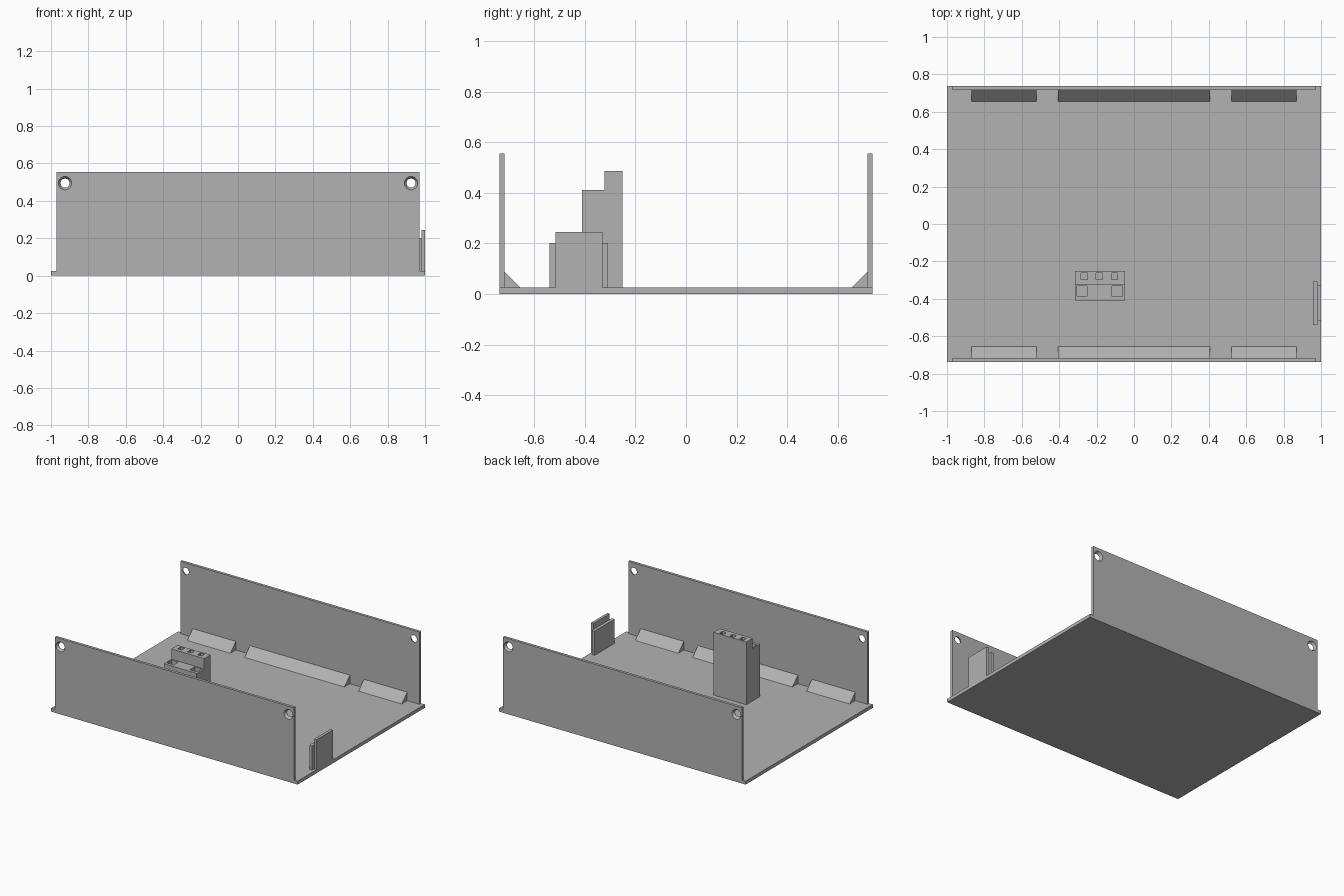
import bpy
import bmesh
from mathutils import Matrix, Vector

if "Cube" in bpy.data.objects:
    bpy.data.objects.remove(bpy.data.objects["Cube"])

grey = bpy.data.materials.new("plain grey")
grey.use_nodes = True
grey.diffuse_color = (0.45, 0.45, 0.45, 1)
grey.node_tree.nodes["Principled BSDF"].inputs["Base Color"].default_value = grey.diffuse_color

HALF_Y = 0.737
FLOOR = 0.025
WALL = 0.02


def finish(name, bm):
    bmesh.ops.recalc_face_normals(bm, faces=bm.faces)
    mesh = bpy.data.meshes.new(name)
    bm.to_mesh(mesh)
    bm.free()
    mesh.materials.append(grey)
    obj = bpy.data.objects.new(name, mesh)
    bpy.context.collection.objects.link(obj)
    return obj


def add_box(bm, x, y, z):
    size = Vector((x[1] - x[0], y[1] - y[0], z[1] - z[0]))
    centre = Vector((sum(x), sum(y), sum(z))) / 2
    bmesh.ops.create_cube(bm, size=1, matrix=Matrix.Translation(centre) @ Matrix.Diagonal(size).to_4x4())


def box(name, x, y, z):
    bm = bmesh.new()
    add_box(bm, x, y, z)
    return finish(name, bm)


def prism(name, profile, x):
    """Extrude a (y, z) outline along x."""
    bm = bmesh.new()
    face = bm.faces.new([bm.verts.new((x[0], y, z)) for y, z in profile])
    new = bmesh.ops.extrude_face_region(bm, geom=[face])["geom"]
    bmesh.ops.translate(bm, vec=(x[1] - x[0], 0, 0),
                        verts=[v for v in new if isinstance(v, bmesh.types.BMVert)])
    # close the starting end if the extrusion removed it
    bmesh.ops.holes_fill(bm, edges=bm.edges)
    return finish(name, bm)


def cut(obj, cutter):
    cutter.hide_render = True
    cutter.hide_viewport = True
    mod = obj.modifiers.new("cut", "BOOLEAN")
    mod.operation = "DIFFERENCE"
    mod.solver = "EXACT"
    mod.object = cutter


# Floor plate
box("floor_plate", (-1, 1), (-HALF_Y, HALF_Y), (0, FLOOR))

# Two walls with countersunk corner holes and sloped ribs at the foot
for side, label in ((-1, "front"), (1, "back")):
    inner, outer = side * (HALF_Y - WALL), side * HALF_Y
    wall = box(label + "_wall", (-0.97, 0.97), sorted((inner, outer)), (FLOOR, 0.555))
    bm = bmesh.new()
    for x in (-0.925, 0.925):
        place = Matrix.Translation((x, (inner + outer) / 2, 0.495))
        turn = Matrix.Rotation(side * 1.5707963, 4, "X")
        # the cone runs a little past both wall faces
        bmesh.ops.create_cone(bm, cap_ends=True, segments=32, radius1=0.037, radius2=0.023,
                              depth=WALL * 1.2, matrix=place @ turn)
    cut(wall, finish(label + "_hole_cutter", bm))

    for number, span in enumerate(((-0.87, -0.52), (-0.405, 0.405), (0.52, 0.87)), 1):
        foot = inner - side * 0.063
        prism(f"{label}_rib_{number}", [(inner, FLOOR), (foot, FLOOR), (inner, 0.088)], span)

# Stepped terminal block with square sockets
low, high, step = 0.41, 0.485, -0.323
block = prism("terminal_block", [(-0.41, FLOOR), (-0.25, FLOOR), (-0.25, high),
                                 (step, high), (step, low), (-0.41, low)], (-0.315, -0.048))
bm = bmesh.new()
for x in (-0.266, -0.186, -0.104):
    add_box(bm, (x - 0.017, x + 0.017), (-0.297, -0.263), (high - 0.04, high + 0.02))
for x in (-0.278, -0.09):
    add_box(bm, (x - 0.028, x + 0.028), (-0.388, -0.332), (low - 0.04, low + 0.02))
cut(block, finish("socket_cutter", bm))

# Pair of upright tabs at the left edge
box("inner_tab", (0.957, 0.98), (-0.54, -0.308), (FLOOR, 0.202))
box("outer_tab", (0.98, 1), (-0.516, -0.33), (FLOOR, 0.245))
